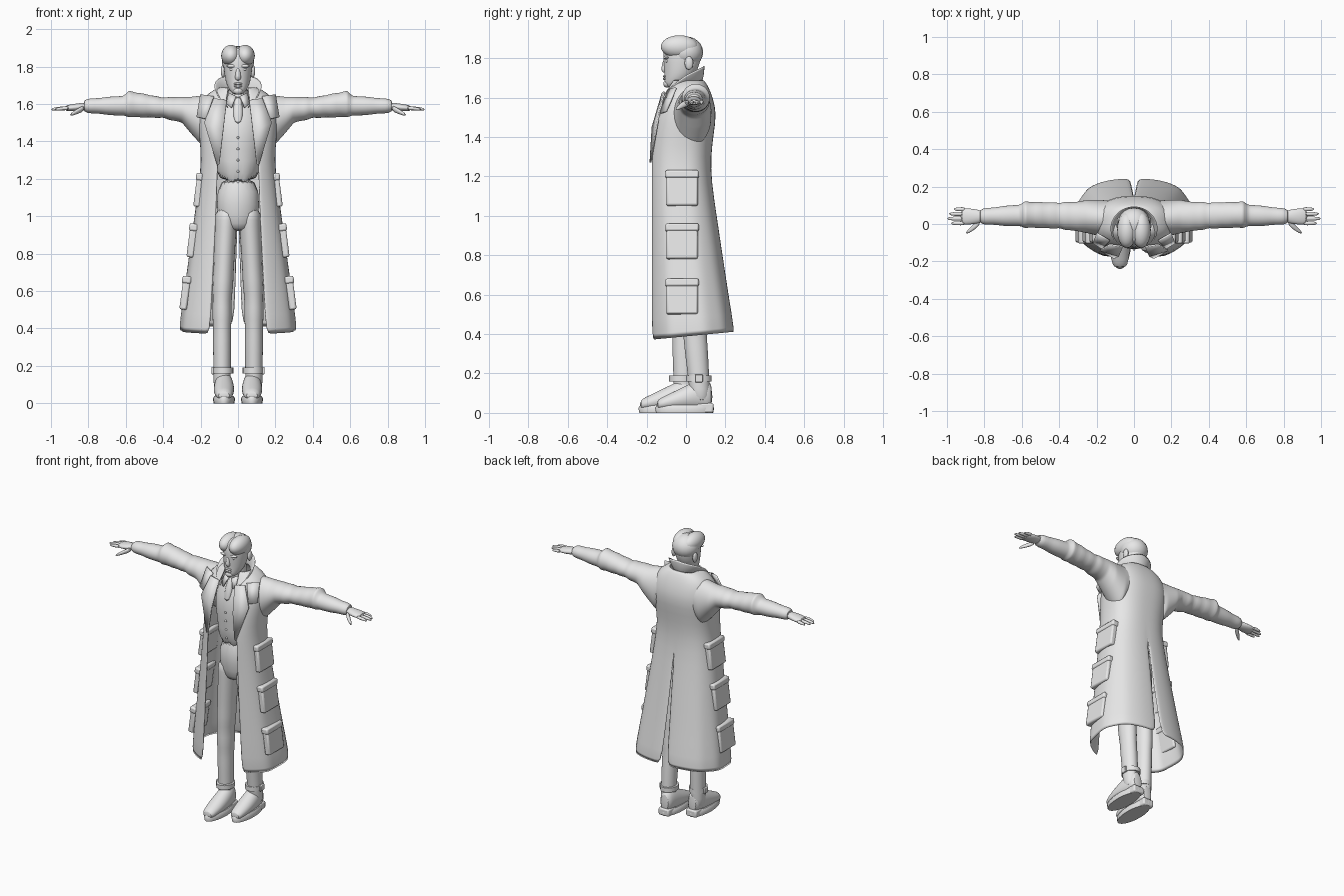
import bpy, bmesh
from math import sin, cos, acos, pi, tau, radians
from mathutils import Matrix, Vector

default_cube = bpy.data.objects.get("Cube")
if default_cube:
    bpy.data.objects.remove(default_cube, do_unlink=True)

grey = bpy.data.materials.new("plain_grey")
grey.use_nodes = True
tone = (.8, .8, .8, 1)
grey.diffuse_color = tone
grey.node_tree.nodes["Principled BSDF"].inputs["Base Color"].default_value = tone


def finish(name, bm, mirror=False, thickness=0, smooth=True, bevel=0):
    """Turn a bmesh into a shaded object with its modifiers."""
    bmesh.ops.recalc_face_normals(bm, faces=bm.faces)
    mesh = bpy.data.meshes.new(name)
    bm.to_mesh(mesh)
    bm.free()
    mesh.materials.append(grey)
    part = bpy.data.objects.new(name, mesh)
    bpy.context.collection.objects.link(part)
    bpy.ops.object.select_all(action='DESELECT')
    part.select_set(True)
    bpy.context.view_layer.objects.active = part
    bpy.ops.object.shade_smooth_by_angle(angle=radians(50))
    if mirror:
        part.modifiers.new("mirror", 'MIRROR')
    if thickness:
        shell = part.modifiers.new("shell", 'SOLIDIFY')
        shell.thickness, shell.offset = thickness, 0
    if bevel:
        edge = part.modifiers.new("edge", 'BEVEL')
        edge.width, edge.segments = bevel, 2
    if smooth:
        surface = part.modifiers.new("surface", 'SUBSURF')
        surface.levels = surface.render_levels = 1


def bridge(bm, rows, closed):
    for low, high in zip(rows, rows[1:]):
        count = len(low)
        for i in range(count if closed else count - 1):
            following = (i + 1) % count
            bm.faces.new((low[i], low[following], high[following], high[i]))


def tube(name, axis, stations, mirror=False, sides=20, shape=None, smooth=True):
    """Loft ellipses: place along axis, two centre values, two radii."""
    bm = bmesh.new()
    rows = []
    for along, centre_a, centre_b, radius_a, radius_b in stations:
        ring = []
        for i in range(sides):
            turn = tau * i / sides
            a = centre_a + radius_a * cos(turn)
            b = centre_b + radius_b * sin(turn)
            point = {'x': (along, a, b), 'y': (a, along, b), 'z': (a, b, along)}[axis]
            ring.append(bm.verts.new(point))
        rows.append(ring)
    bridge(bm, rows, True)
    bm.faces.new(rows[0])
    bm.faces.new(rows[-1])
    if shape:
        for vert in bm.verts:
            shape(vert.co)
    finish(name, bm, mirror, smooth=smooth)


def column(name, stations, **options):
    """Upright tube on the centre line: height, centre y, two radii."""
    tube(name, 'z', [(z, 0, y, wide, deep) for z, y, wide, deep in stations], **options)


def refine(stations, steps):
    """Insert evenly blended stations."""
    result = []
    for start, end in zip(stations, stations[1:]):
        for i in range(steps):
            result.append(tuple(Vector(start).lerp(Vector(end), i / steps)))
    return result + [stations[-1]]


def ball(name, centre, radii, mirror=False):
    bm = bmesh.new()
    place = Matrix.Translation(centre) @ Matrix.Diagonal((*radii, 1))
    bmesh.ops.create_uvsphere(bm, u_segments=20, v_segments=12, radius=1, matrix=place)
    finish(name, bm, mirror, smooth=False)


def sheet(name, lines, thickness, smooth=True):
    """Mirrored cloth spanned between lines of points."""
    bm = bmesh.new()
    bridge(bm, [[bm.verts.new(point) for point in line] for line in lines], False)
    finish(name, bm, True, thickness, smooth)


def box(name, centre, half, tilt=0, mirror=False, bevel=.01):
    bm = bmesh.new()
    place = Matrix.Translation(centre) @ Matrix.Rotation(tilt, 4, 'Y') @ Matrix.Diagonal((*half, 1))
    bmesh.ops.create_cube(bm, size=2, matrix=place)
    finish(name, bm, mirror, smooth=False, bevel=bevel)


# Long coat: a flared skirt by rule, then the chest and shoulders
def skirt_width(z):
    return .2 + .135 * (1.2 - z)


skirt_heights = [.38 + .2 * i for i in range(5)]
coat_rows = [(z, skirt_width(z), -.17, .12 + .15 * (1.2 - z)) for z in skirt_heights]
coat_rows += [(1.3, .19, -.17, .12), (1.42, .2, -.165, .135), (1.52, .21, -.15, .15),
              (1.6, .195, -.12, .13), (1.65, .165, -.08, .11), (1.69, .09, -.06, .085)]
coat_lines = []
columns = 24
for z, wide, front, back in coat_rows:
    front_edge = min(.11 + .03 * (1.2 - z), .05 + .15 * (1.69 - z))
    start = -acos((front_edge / wide) ** 1.25)
    middle, depth = (front + back) / 2, (back - front) / 2
    slit = max(0, 1 - z) / 30
    line = []
    for i in range(columns + 1):
        turn = start + (pi / 2 - start) * i / columns
        fold = 1 + .02 * sin(9 * turn) * max(0, 1.2 - z)
        x = slit + (wide - slit) * max(0, cos(turn)) ** .8 * fold
        reach = abs(sin(turn)) ** .8
        if turn < 0:
            reach = -reach / abs(sin(start)) ** .8
        y = middle + depth * reach
        hem_rise = y / 10 if z < .5 else 0
        line.append((x, y, z + hem_rise))
    coat_lines.append(line)
sheet("long_coat", coat_lines, .012)

# Turned up collar, rising from the lapels to the nape
collar_base, collar_rim = [], []
for i in range(9):
    turn = .6 + (pi - .6) * i / 8
    across, forward = sin(turn), -cos(turn)
    base = 1.67 - .03 * (1 - forward) ** 2
    collar_base.append((.08 * across, .105 * forward - .025, base))
    collar_rim.append((.13 * across, .12 * forward - .025, base + .02 + .025 * turn))
sheet("coat_collar", [collar_base, collar_rim], .01)

# Lapels and shoulder flaps
sheet("lapels", [[(.06, -.12, 1.62), (.08, -.17, 1.45), (.1, -.18, 1.28)],
                 [(.13, -.11, 1.63), (.18, -.14, 1.5), (.11, -.18, 1.27)]], .009, False)
sheet("shoulder_flaps", [[(.13, -.09, 1.64), (.17, -.13, 1.52)],
                         [(.2, -.05, 1.65), (.22, -.1, 1.53)]], .01, False)

# Stacked side pockets with flaps
for label, z in (("upper", 1.13), ("middle", .86), ("lower", .58)):
    wide = skirt_width(z)
    box(label + "_pockets", (wide, -.02, z), (.02, .08, .08), -.13, True)
    box(label + "_pocket_flaps", (wide - .01, -.02, z + .08), (.025, .085, .02), -.13, True)


# Sleeves, gathered below the shoulder
def gather(co):
    if co.x > .35:
        axis = Vector((co.x, .045, 1.59))
        co += (co - axis) * .06 * sin(co.x * 90)


sleeve = [(.1, .03, 1.53, .09, .12), (.17, .03, 1.5, .1, .15), (.25, .04, 1.54, .09, .1),
          (.3, .04, 1.57, .08, .07), (.4, .045, 1.58, .07, .055), (.58, .05, 1.6, .07, .07),
          (.62, .045, 1.59, .06, .055), (.83, .04, 1.59, .04, .035)]
tube("sleeves", 'x', refine(sleeve, 5), True, shape=gather)

# Hands
tube("palms", 'x', [(.79, .04, 1.59, .03, .025), (.88, .04, 1.58, .045, .02),
                    (.93, .04, 1.577, .045, .015)], True)
finger_tips = {"index": .98, "middle": 1, "ring": .99, "little": .965}
for i, (label, tip) in enumerate(finger_tips.items()):
    y = .004 + .025 * i
    tube(label + "_fingers", 'x', [(.9, y, 1.578, .012, .012), (tip - .03, y, 1.576, .012, .01),
                                   (tip, y, 1.57, .006, .006)], True, 10)
tube("thumbs", 'x', [(.82, .015, 1.58, .02, .02), (.86, -.02, 1.56, .018, .015),
                     (.9, -.05, 1.54, .008, .008)], True, 10)


# Waistcoat with a two pointed hem, buttons and neckwear
def pointed_hem(co):
    if co.z < 1.19 and co.y < 0:
        co.z -= max(0, .045 - abs(abs(co.x) - .045))


column("waistcoat", [(1.18, -.02, .12, .105), (1.3, -.015, .115, .11), (1.42, -.015, .14, .125),
                     (1.52, -.01, .14, .115), (1.6, 0, .1, .09), (1.64, 0, .065, .065)],
       sides=32, shape=pointed_hem)
for i in range(4):
    ball("waistcoat_button", (0, -.125 - .004 * i, 1.24 + .06 * i), (.007, .006, .007))
column("cravat", [(1.49, -.125, .02, .01), (1.57, -.1, .03, .02), (1.6, -.085, .02, .02),
                  (1.64, -.07, .025, .02)], sides=12)
column("shirt_collar", [(1.59, -.005, .075, .08), (1.67, 0, .06, .06)])
sheet("shirt_collar_points", [[(.01, -.085, 1.64), (.05, -.06, 1.66)],
                              [(.035, -.11, 1.58), (.06, -.085, 1.6)]], .008, False)

# Trousers and boots; the right foot stands forward
column("hips", [(1.22, -.02, .105, .09), (1.05, -.01, .12, .1), (.95, -.01, .1, .08),
                (.92, -.01, .05, .05)])
for label, side, shift in (("left", 1, 0), ("right", -1, -.085)):
    leg, foot = [], []
    steps = 14
    for i in range(steps + 1):
        down = i / steps
        wrinkle = .003 * (-1) ** i if .4 < down < .7 else 0
        leg.append((1.05 - down, side * (.06 + .025 * min(1, 2 * down)), (.085 + shift) * down - .01,
                    .06 - .015 * down + wrinkle, .085 - .035 * down + wrinkle))
    tube(label + "_leg", 'z', leg)

    # Boot upper swells from the toe to the ankle
    for i in range(9):
        along = i / 8
        half_height = .025 + .07 * along * min(1, 3 - 2.4 * along)
        width = .055 * sin(pi * (.1 + .8 * along)) ** .4
        foot.append((shift - .15 + .285 * along, side * .075, half_height + .015, width, half_height))
    tube(label + "_boot", 'y', foot)
    heel = shift + .075
    tube(label + "_sole", 'z', [(z, side * .075, shift - .007, wide, wide + .09)
                                for z, wide in ((0, .055), (.025, .06), (.04, .05))], smooth=False)
    box(label + "_heel", (side * .075, heel + .02, .025), (.04, .045, .025))
    tube(label + "_strap", 'z', [(z, side * .08, heel - .01, .055, .065) for z in (.16, .19)], smooth=False)
    box(label + "_buckle", (side * .135, heel - .01, .175), (.008, .02, .02), bevel=.004)

# Head and neck
column("neck", [(1.58, 0, .055, .06), (1.75, .01, .055, .06)])
column("head", [(1.65, -.075, .02, .02), (1.665, -.065, .04, .045), (1.69, -.045, .055, .065),
                (1.72, -.03, .067, .08), (1.78, -.02, .076, .095), (1.84, -.02, .08, .097),
                (1.88, -.02, .07, .085), (1.905, -.02, .04, .05)], sides=24)
column("nose", [(1.725, -.105, .014, .012), (1.74, -.11, .018, .02), (1.8, -.105, .01, .01)], sides=12)
ball("brows", (.033, -.1, 1.803), (.03, .014, .009), True)
ball("eyes", (.032, -.096, 1.785), (.014, .01, .008), True)
ball("ears", (.08, .015, 1.775), (.012, .022, .034), True)
for label, z in (("upper", 1.708), ("lower", 1.695)):
    ball(label + "_lip", (0, -.105, z), (.024, .012, .007))
ball("chin", (0, -.095, 1.67), (.026, .02, .02))

# Parted hair swept back over short sides
ball("swept_hair", (.038, -.033, 1.858), (.052, .095, .058), True)
ball("short_hair", (0, 0, 1.83), (.087, .087, .08))
